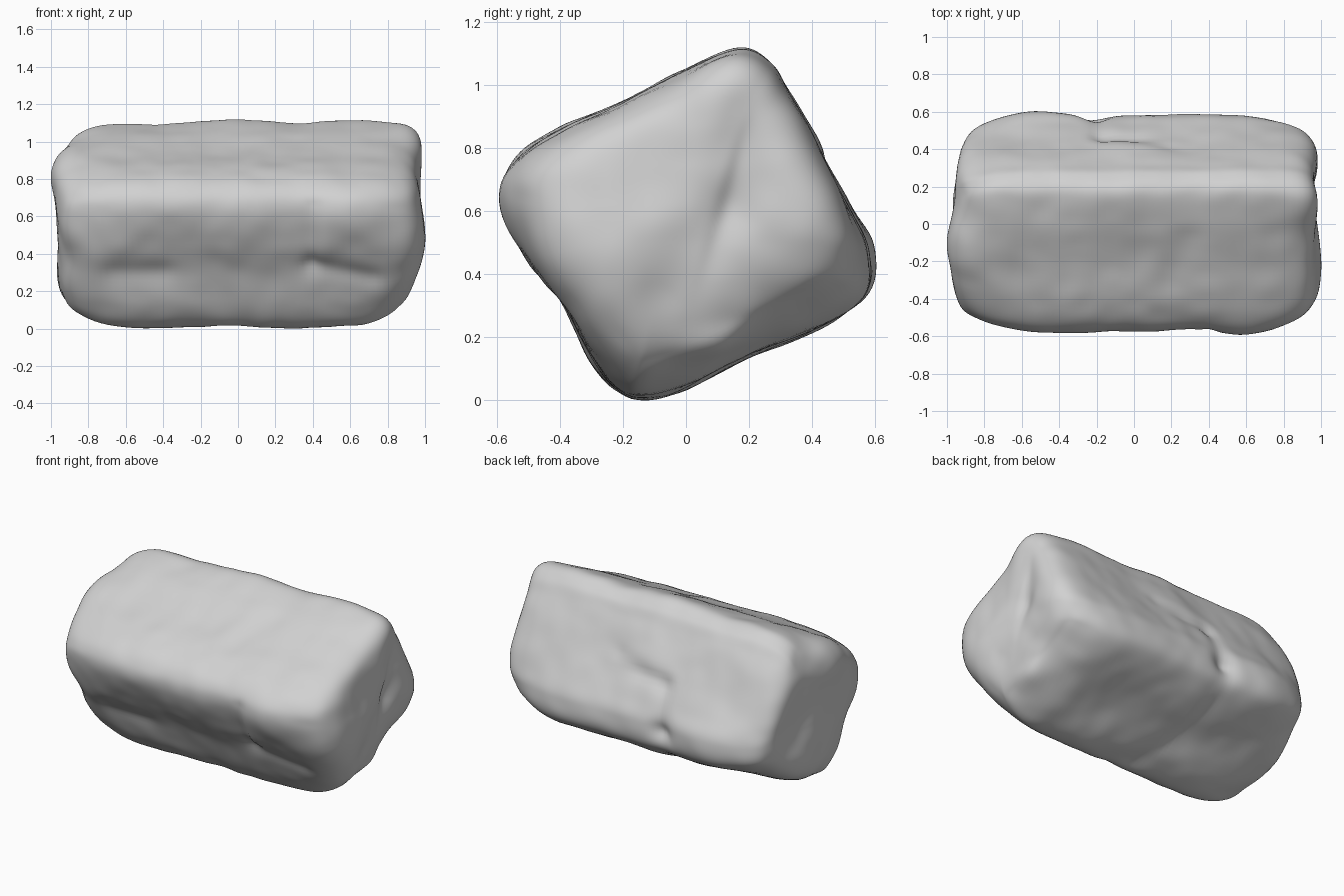
import bpy
import bmesh
from math import cos, sin, pi, exp, tanh
from mathutils import Vector, noise

if "Cube" in bpy.data.objects:
    bpy.data.objects.remove(bpy.data.objects["Cube"], do_unlink=True)

AROUND_STEPS = 8
LENGTH_STEPS = 120
SQUARENESS = 7
HALF_LENGTH = .98
CENTRE = Vector((0, 0, .56))

# Tilted, worn square cross-section (y, z)
SECTION = [(-.575, .63), (-.545, .75), (-.4, .86), (-.2, .965), (0, 1.055), (.17, 1.115),
           (.27, 1.07), (.33, .98), (.42, .82), (.53, .6), (.58, .47), (.56, .33),
           (.4, .22), (.2, .12), (0, .03), (-.14, 0), (-.22, .03), (-.3, .12),
           (-.4, .29), (-.5, .45)]

# Swellings and hollows at the left end (+x): place, radius, height
LEFT_END = [((.95, .15, 1.05), .14, .04), ((.95, .45, .6), .2, .025),
            ((.98, -.2, .47), .2, .02), ((.98, -.1, .8), .2, -.02),
            ((.9, .35, .9), .15, .015), ((.9, .12, .14), .11, .035),
            ((.87, -.56, .66), .13, -.025)]

# Swellings and hollows at the right end (-x)
RIGHT_END = [((-1, -.12, .83), .16, .03), ((-.95, .15, 1), .17, -.045),
             ((-.97, .15, .6), .25, -.03), ((-.95, .45, .4), .25, -.045),
             ((-.95, -.35, .38), .15, -.035), ((-.92, -.1, .08), .2, -.04),
             ((-.88, -.55, .65), .22, -.045)]

# Waves along the long edges
EDGES = [((-.45, .2, 1.1), .2, -.02), ((.3, .2, 1.1), .2, -.015),
         ((.57, -.56, .6), .13, .015), ((-.2, .57, .45), .08, -.03),
         ((-.55, .57, .45), .18, .015), ((.05, -.12, 0), .15, -.01),
         ((.25, -.57, .65), .2, -.01)]

# Hollow faces and cracks: start, end, radius, height
GROOVES = [((-.6, -.2, .95), (.7, -.2, .95), .2, -.015),
           ((-.5, -.4, .33), (.35, -.4, .33), .2, -.015),
           ((-.6, .2, .14), (.7, .2, .14), .2, -.02),
           ((-.6, .44, .77), (.6, .44, .77), .2, -.012),
           ((.95, -.15, .05), (.95, .5, .3), .22, -.075),
           ((.41, -.56, .66), (.4, -.42, .35), .04, -.012),
           ((.4, -.42, .33), (.72, -.38, .27), .06, -.018),
           ((-.65, -.38, .3), (-.4, -.38, .3), .07, -.018),
           ((-.22, .57, .45), (-.18, .48, .7), .05, -.015),
           ((-.18, .48, .7), (.18, .44, .8), .05, -.012),
           ((-.24, .58, .41), (-.07, -.1, .02), .07, -.02),
           ((.3, -.08, 1), (.2, -.3, .9), .08, -.012),
           ((.98, .19, .92), (.98, .13, .6), .09, -.02),
           ((.98, .13, .6), (.98, -.06, .36), .09, -.018)]

# Chipped ledges: place, direction of the raised side, radius, height
LEDGES = [((.42, -.48, .5), (1, 0, 0), .18, .012),
          ((.97, .12, .65), (0, -1, .3), .25, .012),
          ((0, .46, .75), (0, -.5, .85), .18, .012),
          ((-.18, .25, .2), (1, .2, 0), .25, .015)]


def section_point(position):
    """Smooth closed spline through the section points."""
    i = int(position)
    t = position - i
    a, b, c, d = (Vector(SECTION[(i + k) % len(SECTION)]) for k in (-1, 0, 1, 2))
    return b + (c - a) * t / 2 + (2*a - 5*b + 4*c - d) * t**2 / 2 + (3*b - a - 3*c + d) * t**3 / 2


def falloff(distance, radius):
    return exp(-(distance / radius) ** 2)


def distance_to_segment(p, start, end):
    along = end - start
    t = (p - start).dot(along) / along.length_squared
    return (p - start - along * max(0, min(1, t))).length


def relief(p):
    """Height of the worn surface at a place."""
    height = .012 * noise.noise(p * 3) + .005 * noise.noise(p * 8)
    for place, radius, amount in LEFT_END + RIGHT_END + EDGES:
        height += amount * falloff((p - Vector(place)).length, radius)
    for start, end, radius, amount in GROOVES:
        height += amount * falloff(distance_to_segment(p, Vector(start), Vector(end)), radius)
    for place, direction, radius, amount in LEDGES:
        offset = p - Vector(place)
        side = offset.dot(Vector(direction).normalized())
        height += amount * tanh(side / .025) * falloff(offset.length, radius)
    return height


# Loft the section along x, closing it with rounded ends
bm = bmesh.new()
count = len(SECTION) * AROUND_STEPS
outline = [section_point(i / AROUND_STEPS) for i in range(count)]
rings = []
for j in range(1, LENGTH_STEPS):
    angle = pi * j / LENGTH_STEPS
    c, s = cos(angle), sin(angle)
    reach = (abs(c) ** SQUARENESS + s ** SQUARENESS) ** (-1 / SQUARENESS)
    ring = []
    for y, z in outline:
        rim = Vector((0, y, z)) - CENTRE
        ring.append(bm.verts.new(CENTRE + rim * s * reach + Vector((c * reach * HALF_LENGTH, 0, 0))))
    rings.append(ring)
for ring, following in zip(rings, rings[1:]):
    for i in range(count):
        k = (i + 1) % count
        bm.faces.new((ring[i], ring[k], following[k], following[i]))
for ring, x in ((rings[0], HALF_LENGTH), (rings[-1], -HALF_LENGTH)):
    tip = bm.verts.new(CENTRE + Vector((x, 0, 0)))
    for i in range(count):
        bm.faces.new((ring[i], ring[(i + 1) % count], tip))
bmesh.ops.recalc_face_normals(bm, faces=bm.faces[:])

# Wear the surface
bm.normal_update()
moved = [v.co + v.normal * relief(v.co) for v in bm.verts]
for v, co in zip(bm.verts, moved):
    v.co = co

# Rest the stone on the ground
lowest = min(v.co.z for v in bm.verts)
bmesh.ops.translate(bm, verts=bm.verts[:], vec=(0, 0, -lowest))

mesh = bpy.data.meshes.new("stone_block")
bm.to_mesh(mesh)
bm.free()
stone = bpy.data.objects.new("stone_block", mesh)
bpy.context.collection.objects.link(stone)
for polygon in mesh.polygons:
    polygon.use_smooth = True

# Plain mid-grey stone
grey = (.64, .64, .64, 1)
material = bpy.data.materials.new("grey_stone")
material.use_nodes = True
material.diffuse_color = grey
material.node_tree.nodes["Principled BSDF"].inputs["Base Color"].default_value = grey
mesh.materials.append(material)
